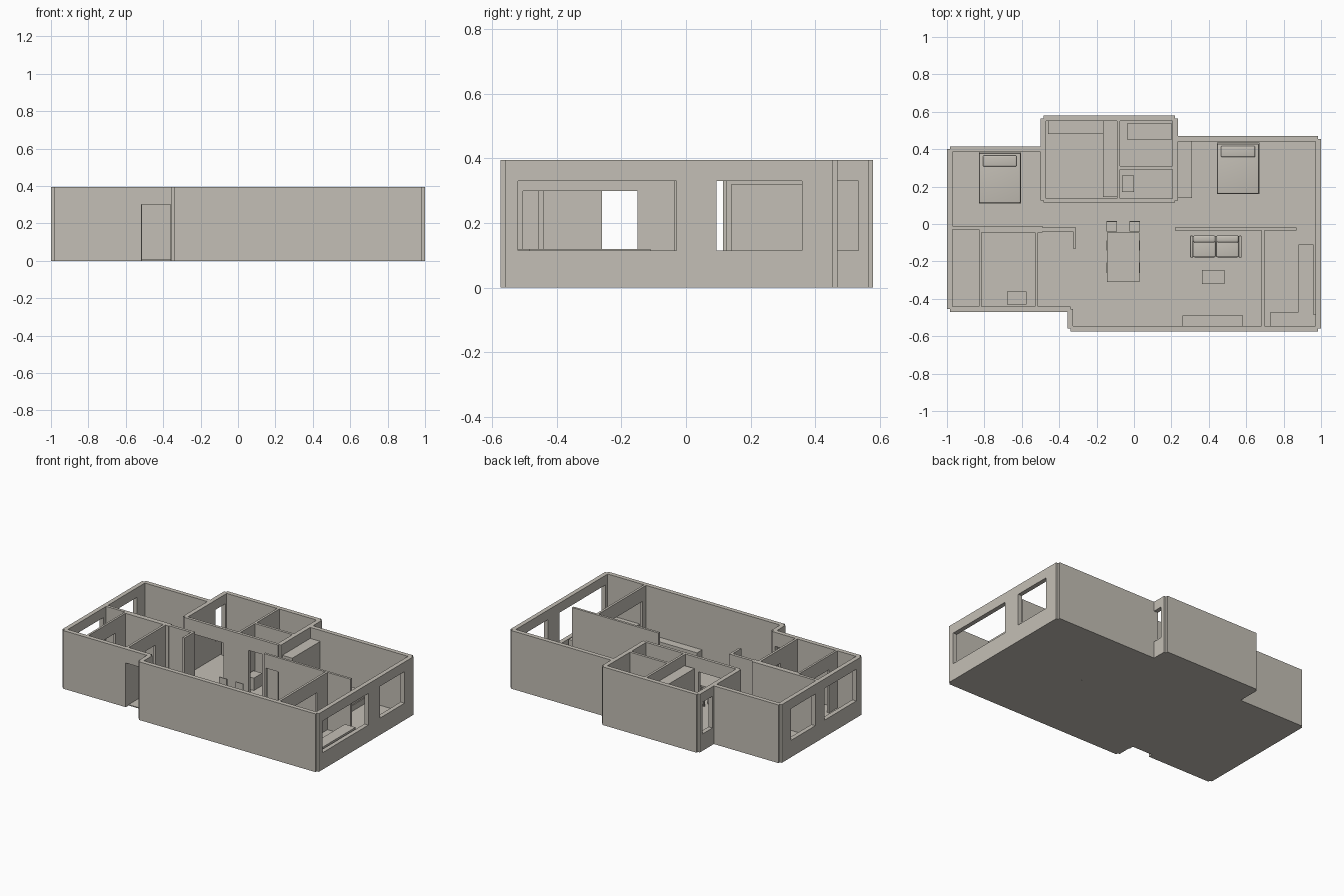
import bpy, bmesh
from mathutils import Vector

cube = bpy.data.objects.get("Cube")
if cube:
    bpy.data.objects.remove(cube, do_unlink=True)

# One warm grey for everything
mat = bpy.data.materials.new("warm_grey")
mat.use_nodes = True
tint = (0.55, 0.52, 0.465, 1)
mat.diffuse_color = tint
mat.node_tree.nodes["Principled BSDF"].inputs["Base Color"].default_value = tint

H, DOOR, SILL, LINTEL, FLOOR = 0.395, 0.3, 0.115, 0.33, 0.006


def finish(name, bm):
    mesh = bpy.data.meshes.new(name)
    bm.to_mesh(mesh)
    bm.free()
    mesh.materials.append(mat)
    obj = bpy.data.objects.new(name, mesh)
    bpy.context.collection.objects.link(obj)
    return obj


def add_box(bm, x0, x1, y0, y1, z0, z1):
    lo, hi = Vector((x0, y0, z0)), Vector((x1, y1, z1))
    for v in bmesh.ops.create_cube(bm, size=1)["verts"]:
        v.co = (lo + hi) / 2 + v.co * (hi - lo)


def box(name, x0, x1, y0, y1, z1, z0=FLOOR, round_edge=0):
    bm = bmesh.new()
    add_box(bm, x0, x1, y0, y1, z0, z1)
    obj = finish(name, bm)
    if round_edge:
        bev = obj.modifiers.new("round", "BEVEL")
        bev.width, bev.segments = round_edge, 4
        for p in obj.data.polygons:
            p.use_smooth = True
    return obj


def wall(name, axis, at, a, b, t=0.03, openings=()):
    """Wall along an axis, split around openings (start, end, bottom, top)."""
    bm = bmesh.new()

    def piece(s, e, z0, z1):
        if e - s < 0.001 or z1 - z0 < 0.001:
            return
        side = (at - t / 2, at + t / 2)
        if axis == "x":
            add_box(bm, s, e, *side, z0, z1)
        else:
            add_box(bm, *side, s, e, z0, z1)

    pos = a
    for s, e, z0, z1 in sorted(openings):
        piece(pos, s, 0, H)
        piece(s, e, 0, z0)
        piece(s, e, z1, H)
        pos = e
    piece(pos, b, 0, H)
    finish(name, bm)


def window(s, e):
    return (s, e, SILL, LINTEL)


def door(s, e):
    return (s, e, 0, DOOR)


# Floor slab following the wall centre lines
bm = bmesh.new()
outline = [(-.985, -.455), (-.515, -.455), (-.515, -.44), (-.36, -.44), (-.34, -.56),
           (.985, -.56), (.985, .455), (.22, .455), (.22, .565), (-.485, .565),
           (-.485, .4), (-.985, .4)]
base = bm.faces.new([bm.verts.new((x, y, 0)) for x, y in outline])
top = bmesh.ops.extrude_face_region(bm, geom=[base])["geom"]
bmesh.ops.translate(bm, verts=[g for g in top if isinstance(g, bmesh.types.BMVert)],
                    vec=(0, 0, FLOOR))
bmesh.ops.recalc_face_normals(bm, faces=bm.faces)
finish("floor", bm)

# Outer walls, each ending on its neighbour's centre line
wall("front_wall_right", "x", -.56, -.34, .985)
wall("front_step_wall", "y", -.34, -.56, -.455)
wall("front_wall_entry", "x", -.455, -.985, -.34, openings=[door(-.515, -.36)])
wall("west_wall", "y", -.985, -.455, .4, openings=[window(-.4, -.06), window(.04, .3)])
wall("back_wall_west", "x", .4, -.985, -.485)
wall("block_west_wall", "y", -.485, .125, .565, openings=[window(.43, .535)])
wall("block_back_wall", "x", .565, -.485, .22)
wall("block_east_wall", "y", .22, .125, .565, openings=[window(.47, .535)])
wall("back_wall_east", "x", .455, .22, .985)
wall("east_wall", "y", .985, -.56, .455, openings=[window(-.52, -.03), window(.095, .36)])

# Inner walls
wall("block_front_wall", "x", .125, -.485, .22, .02, [door(-.425, -.19), door(0, .1)])
wall("block_divider", "y", -.083, .13, .56, .016)
wall("bathroom_divider", "x", .3, -.083, .22, .018)
wall("bedroom_wall", "x", -.02, -.985, -.49, .02)
wall("study_wall", "x", -.036, -.825, -.49, .018)
wall("hall_wall", "x", -.03, -.49, -.31, .02)
wall("hall_return", "y", -.318, -.13, -.03, .016)
wall("closet_wall", "y", -.822, -.455, -.03, .014, [door(-.35, -.15)])
wall("study_side_wall", "y", -.522, -.455, -.03, .016, [door(-.26, -.15)])
wall("living_wall", "x", -.028, .22, .87, .016, [door(.235, .33)])
wall("kitchen_wall", "y", .69, -.55, -.03, .016, [door(-.505, -.15)])


# Beds with mattress, pillow and headboard
def bed(name, x0, x1, y0, y1):
    box(name + "_frame", x0, x1, y0, y1, .045)
    box(name + "_mattress", x0 + .002, x1 - .002, y0 + .002, y1 - .006, .075, .045, .006)
    box(name + "_pillow", x0 + .022, x1 - .022, y1 - .078, y1 - .018, .09, .07, .008)


bed("west_bed", -.83, -.605, .11, .385)
bed("east_bed", .443, .67, .16, .435)

# Sofa, symmetrical about its middle
mid = .438
box("sofa_base", mid - .135, mid + .135, -.175, -.065, .035, .012)
for s, side in ((-1, "right"), (1, "left")):
    def span(a, b):
        return sorted((mid + s * a, mid + s * b))
    box("sofa_arm_" + side, *span(.122, .138), -.18, -.062, .07, FLOOR, .006)
    box("sofa_seat_" + side, *span(.002, .122), -.178, -.09, .055, .033, .008)
    box("sofa_back_" + side, *span(.002, .122), -.1, -.06, .095, .05, .012)

# Dining table and chairs
box("dining_top", -.145, .03, -.31, -.045, .11, .1)
for x in (-.135, .01):
    for y in (-.3, -.065):
        box("dining_leg", x, x + .01, y, y + .01, .1)


def chair(x, y, dx, dy):
    """Chair centred on x, y with its back towards dx, dy."""
    r = .028
    box("chair_seat", x - r, x + r, y - r, y + r, .065, .055)
    for i in (-1, 1):
        for j in (-1, 1):
            cx, cy = x + i * (r - .005), y + j * (r - .005)
            box("chair_leg", cx - .004, cx + .004, cy - .004, cy + .004, .055)
    cx, cy = x + dx * (r - .003), y + dy * (r - .003)
    wx, wy = (r, .003) if dy else (.003, r)
    box("chair_back", cx - wx, cx + wx, cy - wy, cy + wy, .12, .065)


for x in (-.12, .003):
    chair(x, -.012, 0, 1)
for y in (-.115, -.235):
    chair(-.12, y, -1, 0)
    chair(.004, y, 1, 0)

# Plain furniture blocks
box("coffee_table", .363, .485, -.32, -.245, .05)
box("media_unit", .26, .583, -.545, -.49, .07)
box("kitchen_counter_side", .88, .96, -.545, -.11, .12)
box("kitchen_counter_front", .73, .88, -.545, -.47, .12)
box("kitchen_corner_post", .945, .97, -.545, -.485, .12)
box("east_wardrobe", .235, .31, .14, .44, .32)
box("block_wardrobe", -.165, -.091, .145, .55, .32)
box("block_counter", -.46, -.165, .48, .55, .12)
box("bathtub", -.035, .2, .45, .54, .09)
box("wash_stand", -.065, 0, .17, .26, .09)
box("study_stool", -.68, -.575, -.43, -.36, .08)
